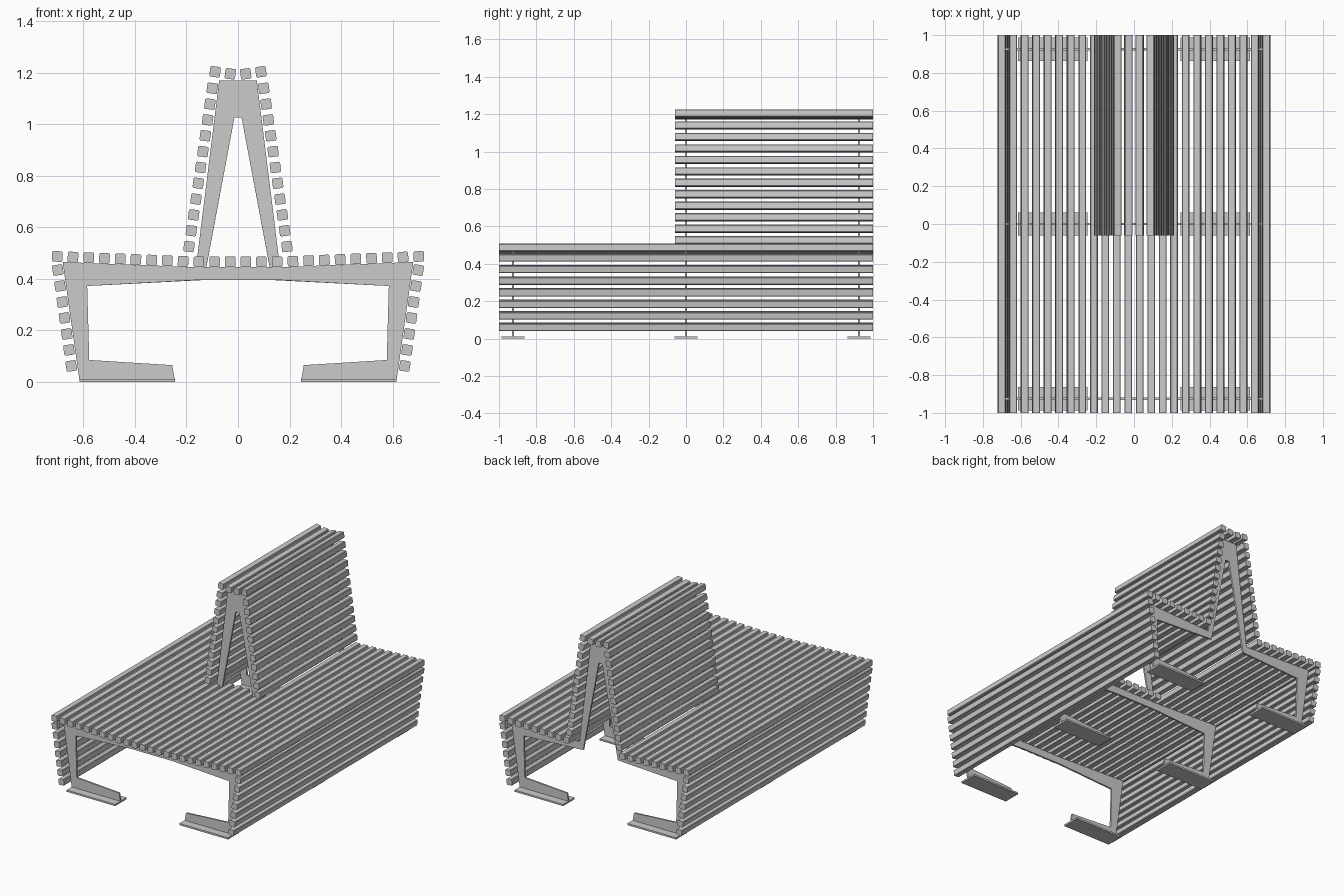
import bpy, bmesh, math
from mathutils import Matrix, Vector

cube = bpy.data.objects.get("Cube")
if cube:
    bpy.data.objects.remove(cube, do_unlink=True)

grey = bpy.data.materials.new("light_grey")
grey.use_nodes = True
GREY = (0.6, 0.6, 0.6, 1)
grey.diffuse_color = GREY
grey.node_tree.nodes["Principled BSDF"].inputs["Base Color"].default_value = GREY

SLAT = 0.041      # slat width and height
CHAMFER = 0.004
STEEL = 0.012     # plate thickness


def extrude_profile(name, loops, y0, y1):
    """Extrude closed x-z outlines along y into one object."""
    bm = bmesh.new()
    for pts in loops:
        face = bm.faces.new([bm.verts.new((x, y0, z)) for x, z in pts])
        out = bmesh.ops.extrude_face_region(bm, geom=[face])
        moved = [v for v in out["geom"] if isinstance(v, bmesh.types.BMVert)]
        bmesh.ops.translate(bm, verts=moved, vec=(0, y1 - y0, 0))
    bmesh.ops.recalc_face_normals(bm, faces=bm.faces)
    mesh = bpy.data.meshes.new(name)
    bm.to_mesh(mesh)
    bm.free()
    mesh.materials.append(grey)
    obj = bpy.data.objects.new(name, mesh)
    bpy.context.collection.objects.link(obj)
    return obj


def mirrored(pts):
    return [(-x, z) for x, z in reversed(pts)]


def slat(name, x, z, tilt, y0=-1.0, y1=1.0):
    """Pair of chamfered slats, one on each side."""
    h, c = SLAT / 2, SLAT / 2 - CHAMFER
    section = [(c, -h), (h, -c), (h, c), (c, h), (-c, h), (-h, c), (-h, -c), (-c, -h)]
    turn = Matrix.Rotation(tilt, 2)
    pts = [tuple(turn @ Vector(p) + Vector((x, z))) for p in section]
    extrude_profile(name, [pts, mirrored(pts)], y0, y1)


# Seat slats: the middle ones stop behind the centre frame
for i in range(12):
    x = 0.03 + 0.061 * i
    rise = max(0, x - 0.16) * 0.038
    slat("seat_slats", x, 0.466 + rise, 0.038 if x > 0.16 else 0,
         -1, 1 if i > 2 else 0.06)

# Side slats running down the legs
for i in range(7):
    t = i / 6
    slat("side_slats", 0.647 + 0.052 * t, 0.062 + 0.372 * t, -0.14)

# Backrest slats on both slopes, then the cap row
for i in range(11):
    t = i / 10
    slat("backrest_slats", 0.19 - 0.09 * t, 0.525 + 0.614 * t, 0.13, -0.06, 1)
slat("backrest_cap_outer", 0.089, 1.203, 0.13, -0.06, 1)
slat("backrest_cap_inner", 0.03, 1.195, 0.13, -0.06, 1)

# Flat steel frames
foot_and_leg = [(0.16, 0.395), (0.585, 0.372), (0.577, 0.085), (0.255, 0.065),
                (0.245, 0.005), (0.615, 0.005), (0.68, 0.465), (0.16, 0.445)]
backrest_side = [(0.073, 1.17), (-0.073, 1.17)]

bench_outline = foot_and_leg + mirrored(foot_and_leg)
a_outline = [(0.163, 0.445), (0.073, 1.17), (-0.073, 1.17), (-0.163, 0.445),
             (-0.123, 0.445), (-0.014, 1.025), (0.014, 1.025), (0.123, 0.445)]
rear_leg = foot_and_leg[1:]
rear_outline = (rear_leg + backrest_side + mirrored(rear_leg)
                + [(-0.132, 0.395), (-0.014, 1.025), (0.014, 1.025), (0.132, 0.395)])

for name, y, loops in (("front_frame", -0.925, [bench_outline]),
                       ("centre_frame", 0, [bench_outline, a_outline]),
                       ("rear_frame", 0.925, [rear_outline])):
    extrude_profile(name, loops, y - STEEL / 2, y + STEEL / 2)
    plate = [(0.245, 0), (0.615, 0), (0.615, STEEL), (0.245, STEEL)]
    extrude_profile(name + "_foot_plates", [plate, mirrored(plate)], y - 0.062, y + 0.062)
